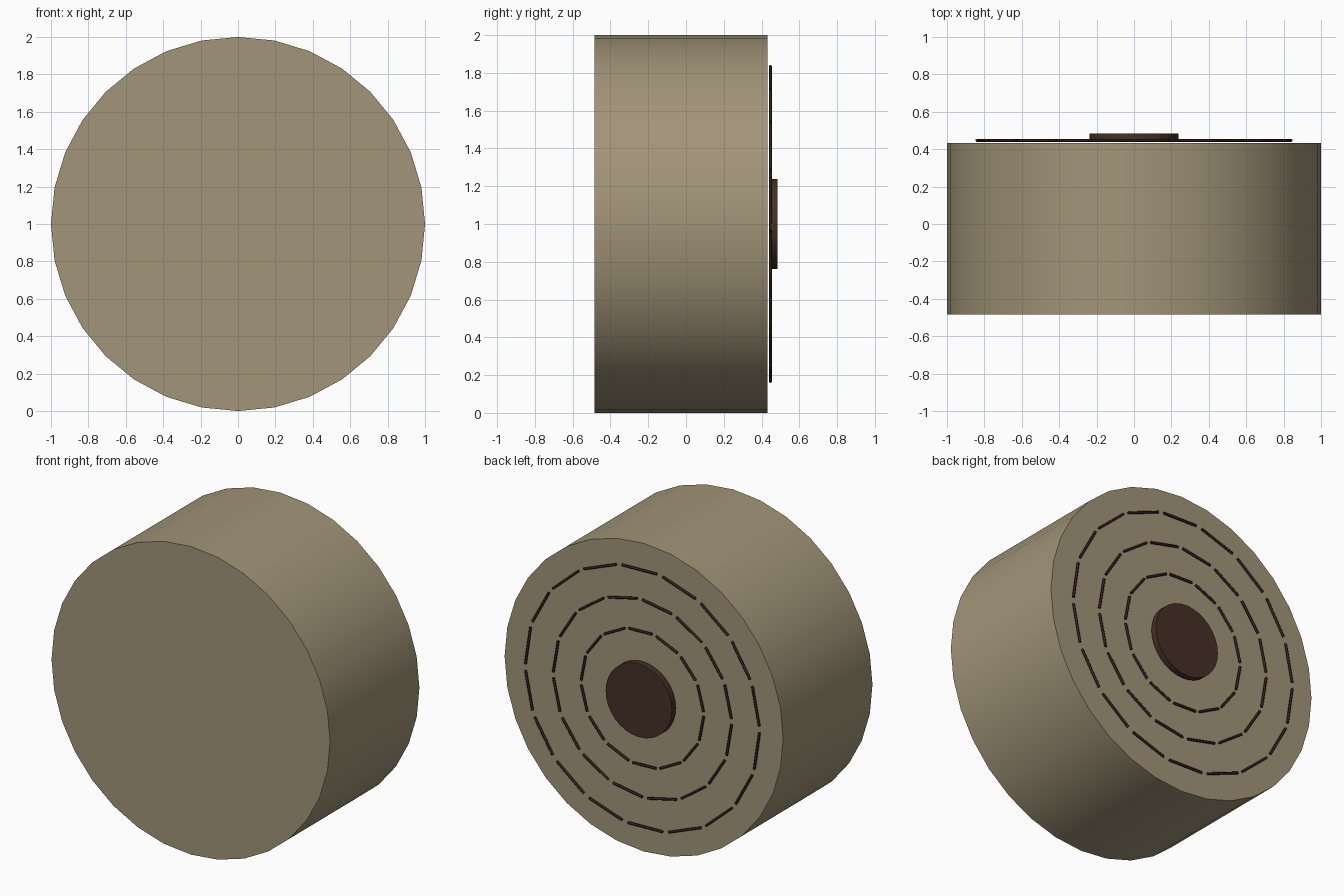
import bpy
from math import radians, cos, sin, pi
from mathutils import Vector

if "Cube" in bpy.data.objects:
    bpy.data.objects.remove(bpy.data.objects["Cube"])


def material(name, color):
    m = bpy.data.materials.new(name)
    m.diffuse_color = (*color, 1)
    m.use_nodes = True
    m.node_tree.nodes["Principled BSDF"].inputs["Base Color"].default_value = m.diffuse_color
    return m


straw = material("straw", (0.36, 0.30, 0.19))
core_brown = material("core_brown", (0.06, 0.03, 0.02))
line_brown = material("line_brown", (0.03, 0.015, 0.012))


def disc(name, radius, y0, y1, sides, mat):
    """Cylinder lying along y, centred on z = 1, with a vertex at the top."""
    bpy.ops.mesh.primitive_cylinder_add(
        vertices=sides, radius=radius, depth=y1 - y0,
        location=(0, (y0 + y1) / 2, 1), rotation=(pi / 2, 0, 0))
    ob = bpy.context.object
    ob.name = name
    ob.data.materials.append(mat)
    bpy.ops.object.shade_smooth_by_angle(angle=radians(30))
    return ob


# Rolled bale and its centre plug
disc("bale_body", 1.0, -0.484, 0.432, 32, straw)
disc("bale_core", 0.238, 0.444, 0.484, 32, core_brown)


# Broken rings of straight dashes on the back face
def dashed_ring(name, radius, count):
    curve = bpy.data.curves.new(name, 'CURVE')
    curve.dimensions = '3D'
    curve.bevel_depth = 0.008
    curve.bevel_resolution = 1
    curve.use_fill_caps = True
    step = 2 * pi / count
    for i in range(count):
        spline = curve.splines.new('POLY')
        spline.points.add(1)
        for point, a in zip(spline.points, (i * step, (i + 0.85) * step)):
            point.co = (radius * cos(a), 0.447, 1 + radius * sin(a), 1)
    curve.materials.append(line_brown)
    ob = bpy.data.objects.new(name, curve)
    bpy.context.collection.objects.link(ob)


for name, radius, count in (("inner_ring", 0.44, 14),
                            ("middle_ring", 0.64, 16),
                            ("outer_ring", 0.84, 18)):
    dashed_ring(name, radius, count)
